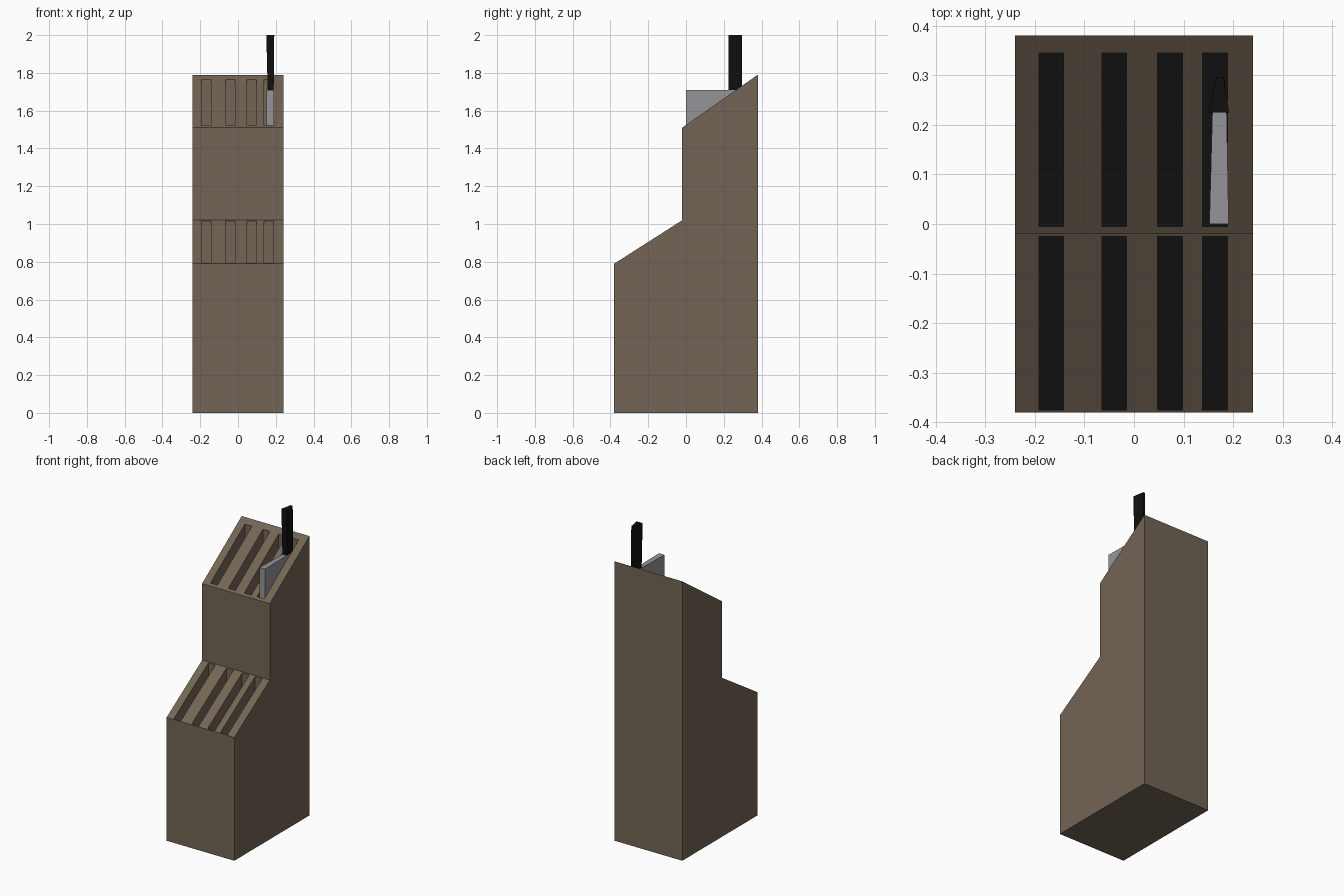
import bpy, bmesh

if "Cube" in bpy.data.objects:
    bpy.data.objects.remove(bpy.data.objects["Cube"])

def material(name, c):
    m = bpy.data.materials.new(name)
    m.diffuse_color = (*c, 1)
    m.use_nodes = True
    m.node_tree.nodes["Principled BSDF"].inputs["Base Color"].default_value = m.diffuse_color
    return m

wood = material("wood", (0.17, 0.13, 0.09))
steel = material("steel", (0.3, 0.3, 0.32))
black = material("black", (0.005, 0.005, 0.005))

def loft(name, bottom, top, mat=None):
    """Solid between two matching rings of 3D points."""
    bm = bmesh.new()
    a = [bm.verts.new(p) for p in bottom]
    b = [bm.verts.new(p) for p in top]
    n = len(a)
    bm.faces.new(a[::-1])
    bm.faces.new(b)
    for i in range(n):
        j = (i + 1) % n
        bm.faces.new((a[i], a[j], b[j], b[i]))
    bmesh.ops.recalc_face_normals(bm, faces=bm.faces)
    me = bpy.data.meshes.new(name)
    bm.to_mesh(me)
    bm.free()
    ob = bpy.data.objects.new(name, me)
    bpy.context.collection.objects.link(ob)
    if mat:
        me.materials.append(mat)
    return ob

def prism(name, ring, z0, z1, mat=None):
    return loft(name, [(x, y, z0) for x, y in ring], [(x, y, z1) for x, y in ring], mat)

def rect(x0, x1, y0, y1):
    return [(x0, y0), (x1, y0), (x1, y1), (x0, y1)]

# stepped block with two sloping tops
side = [(-0.38, 0), (0.38, 0), (0.38, 1.79), (-0.02, 1.51), (-0.02, 1.02), (-0.38, 0.79)]
block = loft("block", [(-0.24, y, z) for y, z in side], [(0.24, y, z) for y, z in side], wood)

# slots: four in each tier, with a dark floor
SLOTS = [(-0.192, -0.142), (-0.065, -0.015), (0.047, 0.098), (0.138, 0.189)]
TIERS = [(-0.375, -0.025, 0.15, 1.3), (-0.005, 0.345, 0.15, 2.0)]
for y0, y1, floor, top in TIERS:
    for x0, x1 in SLOTS:
        cutter = prism("slot_cutter", rect(x0, x1, y0, y1), floor, top)
        mod = block.modifiers.new("slot", 'BOOLEAN')
        mod.operation = 'DIFFERENCE'
        mod.solver = 'EXACT'
        mod.object = cutter
        bpy.context.view_layer.objects.active = block
        bpy.ops.object.modifier_apply(modifier=mod.name)
        bpy.data.objects.remove(cutter)
        prism("slot_floor", rect(x0, x1, y0, y1), floor - 0.005, floor + 0.005, black)

# knife: wedge blade and tapered handle
blade = [(0.152, 0.0), (0.191, 0.0), (0.187, 0.225), (0.180, 0.295), (0.167, 0.295), (0.158, 0.225)]
prism("knife_blade", blade, 0.7, 1.71, steel)
low = [(0.157, 0.225), (0.189, 0.225), (0.182, 0.297), (0.166, 0.297)]
high = [(0.150, 0.225), (0.192, 0.225), (0.180, 0.297), (0.166, 0.297)]
loft("knife_handle", [(x, y, 1.71) for x, y in low], [(x, y, 2.0) for x, y in high], black)
